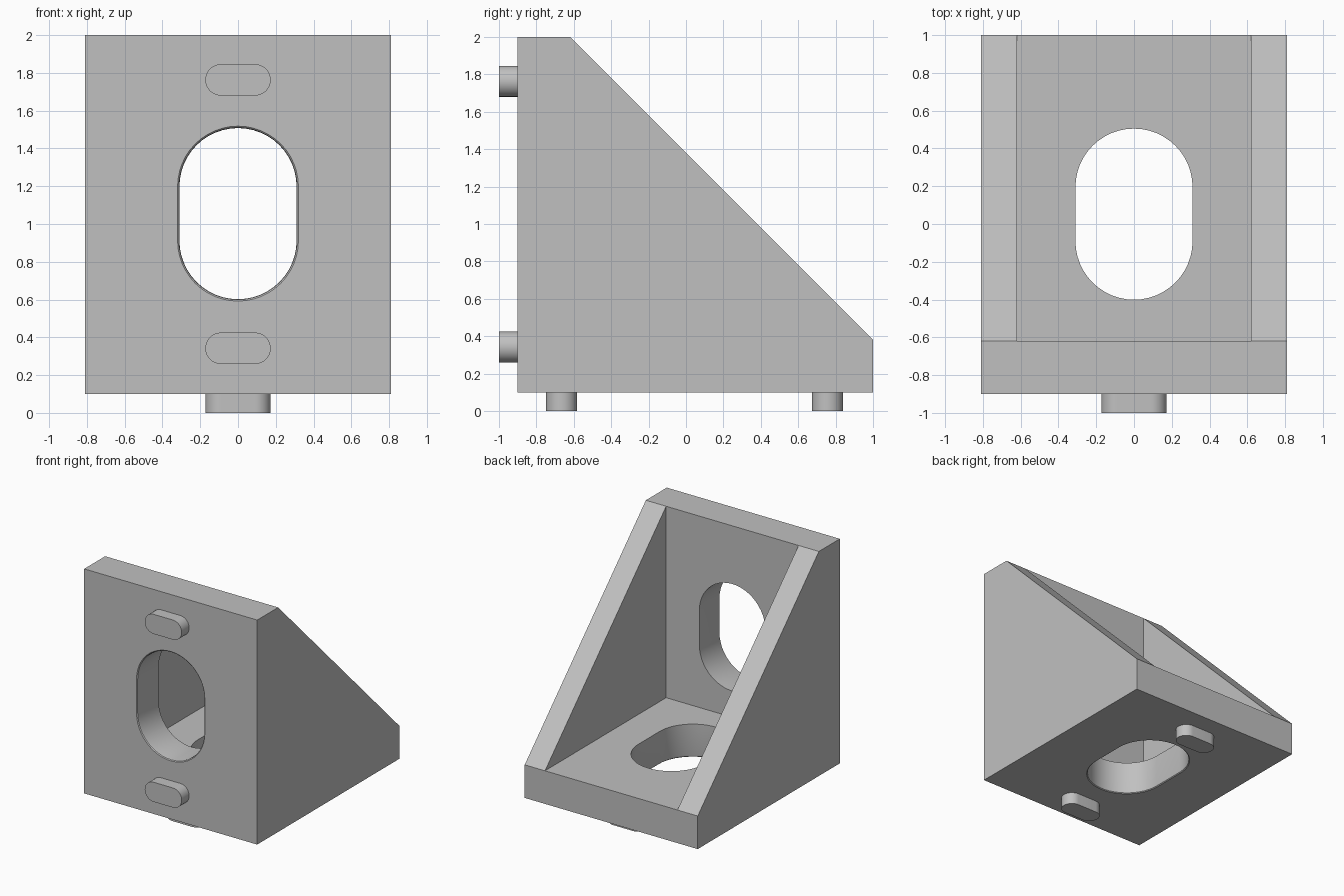
import bpy, bmesh, math

if "Cube" in bpy.data.objects:
    bpy.data.objects.remove(bpy.data.objects["Cube"])

grey = bpy.data.materials.new("cast_grey")
grey.use_nodes = True
colour = (0.53, 0.53, 0.53, 1)
grey.diffuse_color = colour
grey.node_tree.nodes["Principled BSDF"].inputs["Base Color"].default_value = colour

FRONT, BASE = -0.9, 0.1      # outer faces of the two plates
INNER_Y, INNER_Z = -0.62, 0.38
HALF_WIDTH = 0.81


def loft(name, rings):
    """Closed solid through a list of matching point rings."""
    bm = bmesh.new()
    loops = [[bm.verts.new(p) for p in ring] for ring in rings]
    count = len(loops[0])
    for low, high in zip(loops, loops[1:]):
        for i in range(count):
            j = (i + 1) % count
            bm.faces.new((low[i], low[j], high[j], high[i]))
    bm.faces.new(loops[0])
    bm.faces.new(loops[-1])
    bmesh.ops.recalc_face_normals(bm, faces=bm.faces)
    mesh = bpy.data.meshes.new(name)
    bm.to_mesh(mesh)
    bm.free()
    mesh.materials.append(grey)
    obj = bpy.data.objects.new(name, mesh)
    bpy.context.collection.objects.link(obj)
    return obj


def side_prism(name, profile, half):
    return loft(name, [[(x, y, z) for y, z in profile] for x in (-half, half)])


def on_front(x, v, out):
    return (x, FRONT - out, v)


def on_base(x, v, out):
    return (x, v, BASE - out)


def slot(name, place, centre, radius, half_x, half_v, steps):
    """Rounded slot; steps are (distance outward, extra radius)."""
    rings = []
    for out, grow in steps:
        ring = []
        for quarter in range(4):
            sx = 1 if quarter in (0, 3) else -1
            sv = 1 if quarter < 2 else -1
            for k in range(13):
                # skip duplicated points where two quarters meet
                if k == 12 and (half_v if quarter % 2 else half_x) == 0:
                    continue
                t = (quarter + k / 12) * math.pi / 2
                r = radius + grow
                ring.append(place(sx * half_x + r * math.cos(t),
                                  centre + sv * half_v + r * math.sin(t), out))
        # drop coincident neighbours
        ring = [p for i, p in enumerate(ring) if math.dist(p, ring[i - 1]) > 1e-5]
        rings.append(ring)
    return loft(name, rings)


def smooth(obj):
    bpy.ops.object.select_all(action="DESELECT")
    obj.select_set(True)
    bpy.context.view_layer.objects.active = obj
    bpy.ops.object.shade_smooth_by_angle(angle=math.radians(30))


# Body: full wedge, hollowed between the two side gussets
body = side_prism("bracket_body", [(FRONT, BASE), (1, BASE), (1, INNER_Z),
                                   (INNER_Y, 2), (FRONT, 2)], HALF_WIDTH)
cutters = [side_prism("pocket_cutter", [(INNER_Y, INNER_Z), (1.5, INNER_Z),
                                        (1.5, 2.5), (INNER_Y, 2.5)], 0.62)]

# Slotted bolt holes with a slightly eased outer rim
rim = [(-0.4, 0), (-0.02, 0), (-0.006, 0.003), (0, 0.01), (0.1, 0.01)]
for place, centre in ((on_front, 1.055), (on_base, 0.052)):
    cutters.append(slot("hole_cutter", place, centre, 0.31, 0, 0.143, rim))

for cutter in cutters:
    cutter.hide_render = True
    cut = body.modifiers.new("cut", "BOOLEAN")
    cut.operation, cut.solver, cut.object = "DIFFERENCE", "EXACT", cutter
bpy.context.view_layer.objects.active = body
for cut in list(body.modifiers):
    bpy.ops.object.modifier_apply(modifier=cut.name)
for cutter in cutters:
    bpy.data.objects.remove(cutter)
smooth(body)

# Locating lugs on the two outer faces
for name, place, centre in (("front_lug_upper", on_front, 1.763),
                            ("front_lug_lower", on_front, 0.342),
                            ("base_lug_front", on_base, -0.665),
                            ("base_lug_back", on_base, 0.757)):
    smooth(slot(name, place, centre, 0.083, 0.09, 0, [(-0.01, 0), (0.1, 0)]))
